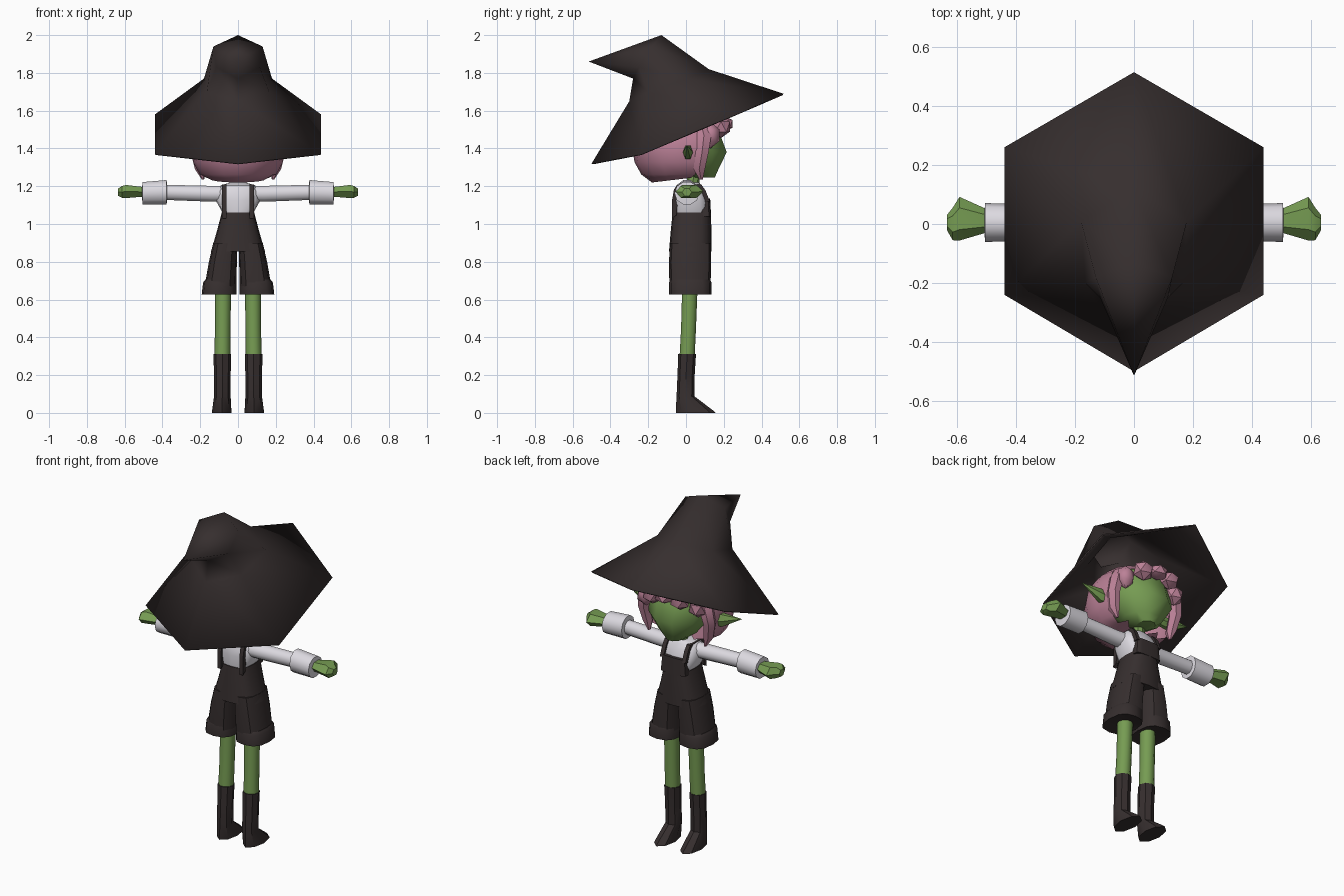
import bpy, bmesh, math
from mathutils import Vector


def material(name, rgb):
    m = bpy.data.materials.new(name)
    m.diffuse_color = (*rgb, 1)
    return m


DARK = material("charcoal cloth", (0.037, 0.028, 0.028))
GREEN = material("green skin", (0.18, 0.33, 0.085))
PINK = material("pink hair", (0.50, 0.22, 0.31))
WHITE = material("pale shirt", (0.72, 0.70, 0.75))


def finish(name, bm, mat, mirror=False, angle=40):
    bmesh.ops.remove_doubles(bm, verts=bm.verts, dist=0.0005)
    bmesh.ops.recalc_face_normals(bm, faces=bm.faces)
    me = bpy.data.meshes.new(name)
    bm.to_mesh(me)
    bm.free()
    me.materials.append(mat)
    for p in me.polygons:
        p.use_smooth = True
    me.set_sharp_from_angle(angle=math.radians(angle))
    ob = bpy.data.objects.new(name, me)
    bpy.context.collection.objects.link(ob)
    if mirror:
        ob.modifiers.new("mirror", 'MIRROR').use_mirror_merge = False
    return ob


def ring(c, a, b, axis='Z', n=12, power=1.0):
    """Closed outline around c; power under 1 makes it boxier."""
    pts = []
    for i in range(n):
        t = 2 * math.pi * i / n
        u, v = (math.copysign(abs(f) ** power, f) if abs(f) > 1e-6 else 0
                for f in (math.cos(t), math.sin(t)))
        off = (a * u, b * v, 0) if axis == 'Z' else (0, a * u, b * v)
        pts.append(Vector(c) + Vector(off))
    return pts


def loft(name, rings, mat, mirror=False, caps=(True, True), angle=40):
    bm = bmesh.new()
    rows = [[bm.verts.new(p) for p in r] for r in rings]
    n = len(rows[0])
    for r, s in zip(rows, rows[1:]):
        for i in range(n):
            j = (i + 1) % n
            bm.faces.new((r[i], r[j], s[j], s[i]))
    if caps[0]:
        bm.faces.new(rows[0])
    if caps[1]:
        bm.faces.new(rows[-1])
    return finish(name, bm, mat, mirror, angle)


def stack(name, rows, mat, mirror=False, n=12, power=1.0, angle=40):
    """Vertical part from rows of (z, x centre, half width, y back, y front)."""
    return loft(name, [ring((x, (y0 + y1) / 2, z), rx, (y1 - y0) / 2, 'Z', n, power)
                       for z, x, rx, y0, y1 in rows], mat, mirror, angle=angle)


def arm_part(name, rows, mat, n=10, angle=40):
    """Sideways part from rows of (x, y, z, half depth, half height)."""
    return loft(name, [ring((x, y, z), ry, rz, 'X', n) for x, y, z, ry, rz in rows],
                mat, True, angle=angle)


# Pointed hat: hexagonal rings, each front, front side, back side, back
def hat_ring(front, fside, bside, back):
    flip = lambda p: (-p[0], p[1], p[2])
    return [(0, *front), fside, bside, (0, *back), flip(bside), flip(fside)]


hat = loft("hat", [
    hat_ring((0.515, 1.69), (0.44, 0.26, 1.58), (0.44, -0.24, 1.37), (-0.50, 1.32)),
    hat_ring((0.12, 1.82), (0.18, 0.01, 1.77), (0.165, -0.20, 1.70), (-0.30, 1.65)),
    hat_ring((-0.13, 2.0), (0.13, -0.18, 1.94), (0.115, -0.25, 1.83), (-0.28, 1.77)),
    [(0, -0.515, 1.86)] * 6], DARK, caps=(False, False), angle=70)
shell = hat.modifiers.new("shell", 'SOLIDIFY')
shell.thickness = 0.008
shell.offset = -1

# Head, neck and pointed ears
stack("head", [(1.245, 0, 0.05, 0.04, 0.155), (1.285, 0, 0.11, -0.05, 0.175),
               (1.38, 0, 0.18, -0.17, 0.225), (1.46, 0, 0.20, -0.19, 0.195),
               (1.54, 0, 0.18, -0.17, 0.17), (1.60, 0, 0.08, -0.08, 0.08)], GREEN, n=10)
stack("neck", [(1.19, 0, 0.035, 0.0, 0.07), (1.29, 0, 0.033, 0.01, 0.075)], GREEN, n=8)
arm_part("ear", [(0.16, 0.015, 1.37, 0.02, 0.025), (0.25, 0.01, 1.38, 0.026, 0.042),
                 (0.37, 0.005, 1.415, 0.001, 0.001)], GREEN, n=6)

# Hair cap: flattened below, open over the face
bm = bmesh.new()
bmesh.ops.create_uvsphere(bm, u_segments=16, v_segments=10, radius=1)
for v in bm.verts:
    v.co = Vector((v.co.x * 0.25, v.co.y * 0.255 - 0.03, v.co.z * 0.235 + 1.40))
    v.co.z = max(v.co.z, 1.215 + 0.12 * max(0, v.co.y + 0.22))
front = [f for f in bm.faces
         if f.calc_center_median().y > 0.04 and f.calc_center_median().z < 1.51]
bmesh.ops.delete(bm, geom=front, context='FACES')
finish("hair_cap", bm, PINK, angle=50)

# Fringe tufts over the forehead
bm = bmesh.new()
for x, y, z, w, h in [(-0.17, 0.13, 1.48, 0.055, 0.06), (-0.09, 0.185, 1.52, 0.06, 0.055),
                      (0.0, 0.20, 1.53, 0.06, 0.045), (0.09, 0.185, 1.515, 0.06, 0.06),
                      (0.17, 0.13, 1.47, 0.055, 0.07)]:
    made = bmesh.ops.create_icosphere(bm, subdivisions=1, radius=1)
    for v in made['verts']:
        v.co = Vector((v.co.x * w + x, v.co.y * 0.055 + y, v.co.z * h + z))
finish("fringe", bm, PINK)

# Tapered locks beside the face
stack("side_lock", [(1.235, 0.185, 0.006, 0.07, 0.09), (1.29, 0.20, 0.028, 0.035, 0.105),
                    (1.38, 0.215, 0.035, 0.045, 0.125), (1.47, 0.20, 0.04, 0.05, 0.14),
                    (1.53, 0.17, 0.03, 0.05, 0.11)], PINK, True, n=6)

# Shirt: body, sleeves and wide cuffs
stack("shirt", [(1.02, 0, 0.075, -0.06, 0.115), (1.06, 0, 0.082, -0.066, 0.12),
                (1.125, 0, 0.118, -0.066, 0.115), (1.175, 0, 0.11, -0.06, 0.095),
                (1.205, 0, 0.09, -0.045, 0.08), (1.22, 0, 0.04, -0.01, 0.07)],
      WHITE, n=16, power=0.65)
arm_part("sleeve", [(0.06, 0.01, 1.16, 0.05, 0.045), (0.14, 0.005, 1.16, 0.045, 0.044),
                    (0.40, 0.005, 1.168, 0.038, 0.042)], WHITE)
arm_part("sleeve_cuff", [(0.375, 0.005, 1.168, 0.035, 0.04), (0.378, 0.005, 1.168, 0.062, 0.068),
                         (0.505, 0.005, 1.163, 0.066, 0.062), (0.508, 0.005, 1.165, 0.03, 0.03)],
         WHITE)

# Mitten hands
arm_part("hand", [(0.49, 0.01, 1.17, 0.036, 0.028), (0.592, 0.018, 1.172, 0.074, 0.04),
                  (0.615, 0.0, 1.17, 0.055, 0.036), (0.635, 0.005, 1.168, 0.025, 0.022)],
         GREEN, n=6, angle=35)

# Overalls: trunk, bib, shoulder straps, legs and turned cuffs
stack("overalls", [(0.855, 0, 0.143, -0.09, 0.135), (0.95, 0, 0.115, -0.082, 0.135),
                   (1.06, 0, 0.086, -0.071, 0.132)], DARK, n=16, power=0.7)
stack("bib", [(1.04, 0, 0.084, 0.07, 0.133), (1.135, 0, 0.075, 0.08, 0.128)],
      DARK, n=16, power=0.5)
path = [(-0.074, 1.03), (-0.073, 1.13), (-0.064, 1.182), (-0.046, 1.210),
        (0.08, 1.210), (0.102, 1.180), (0.126, 1.12)]
strap = []
for y, z in path:
    inward = (Vector((0.025, 1.10)) - Vector((y, z))).normalized() * 0.03
    strap.append([(0.06, y, z), (0.084, y, z), (0.084, y + inward.x, z + inward.y),
                  (0.06, y + inward.x, z + inward.y)])
loft("strap", strap, DARK, True)
stack("shorts_leg", [(0.67, 0.093, 0.084, -0.088, 0.13), (0.80, 0.080, 0.074, -0.09, 0.133),
                     (0.90, 0.067, 0.064, -0.085, 0.132)], DARK, True, power=0.75)
stack("shorts_cuff", [(0.64, 0.098, 0.05, -0.04, 0.08), (0.628, 0.100, 0.092, -0.09, 0.135),
                      (0.69, 0.097, 0.088, -0.09, 0.135), (0.706, 0.093, 0.08, -0.083, 0.127)],
      DARK, True, power=0.75)

# Bare legs and pointed boots
stack("leg", [(0.30, 0.083, 0.042, -0.036, 0.048), (0.45, 0.081, 0.041, -0.028, 0.055),
              (0.68, 0.079, 0.043, -0.022, 0.064)], GREEN, True, n=10)
stack("boot", [(0.0, 0.086, 0.051, -0.054, 0.156), (0.012, 0.086, 0.051, -0.054, 0.145),
               (0.088, 0.083, 0.044, -0.05, 0.044), (0.20, 0.083, 0.044, -0.045, 0.046),
               (0.312, 0.083, 0.047, -0.041, 0.053)], DARK, True, n=8)
